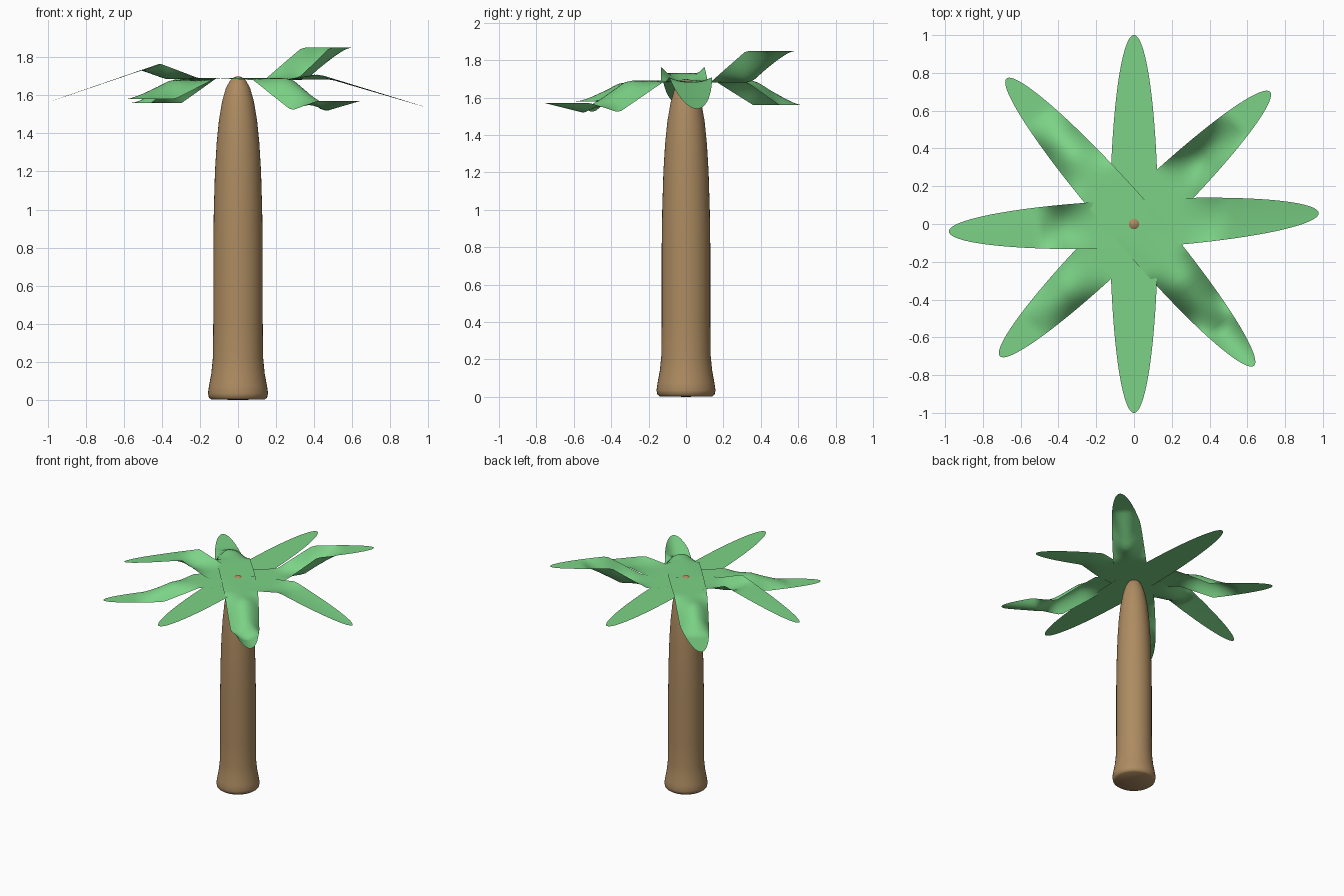
import bpy, bmesh, math

if "Cube" in bpy.data.objects:
    bpy.data.objects.remove(bpy.data.objects["Cube"])


def material(name, colour):
    m = bpy.data.materials.new(name)
    m.diffuse_color = colour
    m.use_nodes = True
    m.node_tree.nodes["Principled BSDF"].inputs["Base Color"].default_value = m.diffuse_color
    return m


def finish(name, bm, mat, angle):
    me = bpy.data.meshes.new(name)
    bm.to_mesh(me)
    bm.free()
    ob = bpy.data.objects.new(name, me)
    bpy.context.collection.objects.link(ob)
    me.materials.append(mat)
    bpy.context.view_layer.objects.active = ob
    ob.select_set(True)
    bpy.ops.object.shade_smooth_by_angle(angle=math.radians(angle))
    ob.select_set(False)


def interp(points, r):
    if r <= points[0][0]:
        return points[0][1]
    for (a, za), (b, zb) in zip(points, points[1:]):
        if r <= b:
            return za + (zb - za) * (r - a) / (b - a)
    return points[-1][1]


brown = material("bark", (0.42, 0.26, 0.12, 1))
green = material("leaf_green", (0.2, 0.65, 0.24, 1))

# Trunk: turned profile, flared foot and tapered rounded top
profile = [(0, 0), (0.14, 0.002), (0.153, 0.012), (0.158, 0.035), (0.152, 0.075),
           (0.14, 0.14), (0.132, 0.22), (0.13, 0.4), (0.13, 0.8), (0.127, 1.0),
           (0.121, 1.2), (0.112, 1.35), (0.1, 1.47), (0.083, 1.57), (0.063, 1.64),
           (0.04, 1.68), (0.02, 1.696), (0, 1.7)]
bm = bmesh.new()
vs = [bm.verts.new((x, 0, z)) for x, z in profile]
es = [bm.edges.new(p) for p in zip(vs, vs[1:])]
bmesh.ops.spin(bm, geom=vs + es, axis=(0, 0, 1), cent=(0, 0, 0),
               angle=math.tau, steps=40, use_duplicate=False)
bmesh.ops.remove_doubles(bm, verts=bm.verts, dist=1e-4)
bmesh.ops.recalc_face_normals(bm, faces=bm.faces)
finish("trunk", bm, brown, 60)


# Fronds: thin half-ellipses, each with a height profile for centre line and rim
def frond(name, tip_x, tip_y, centre, rim, width=0.127):
    length, ang = math.hypot(tip_x, tip_y), math.atan2(tip_y, tip_x)
    c, s = math.cos(ang), math.sin(ang)
    bm = bmesh.new()
    rows, cols = 40, 12
    grid = []
    for i in range(rows + 1):
        t = math.sin(math.pi / 2 * i / rows)
        r, h = length * t, width * math.sqrt(max(0, 1 - t * t))
        zc, ze = interp(centre, r), interp(rim, r)
        row = []
        for j in range(cols + 1):
            w = 2 * j / cols - 1
            o = w * h
            row.append(bm.verts.new((r * c - o * s, r * s + o * c, zc + (ze - zc) * w * w)))
        grid.append(row)
    for a, b in zip(grid, grid[1:]):
        for j in range(cols):
            bm.faces.new((a[j], b[j], b[j + 1], a[j + 1]))
    bmesh.ops.remove_doubles(bm, verts=bm.verts, dist=1e-4)
    finish(name, bm, green, 50)


def step(base, end):
    # rim bends nearer the trunk than the centre line
    return ([(0.0, base), (0.48, base), (0.76, end)],
            [(0.0, base), (0.31, base), (0.57, end)])


flat = [(0, 1.675), (1, 1.675)]
frond("frond_back", 0, 1, flat, flat)
frond("frond_front", 0, -1, flat, flat)
frond("frond_back_right", 0.72, 0.7, *step(1.68, 1.85))
frond("frond_front_left", -0.71, -0.7, *step(1.68, 1.58))
frond("frond_right", 0.978, 0.058,
      [(0, 1.683), (0.49, 1.683), (0.98, 1.54)],
      [(0, 1.683), (0.25, 1.683), (0.42, 1.71), (0.98, 1.54)])
frond("frond_left", -0.98, -0.04,
      [(0, 1.683), (0.38, 1.685), (0.51, 1.732), (0.98, 1.57)],
      [(0, 1.683), (0.2, 1.685), (0.41, 1.765), (0.98, 1.57)])
frond("frond_back_left", -0.675, 0.77, *step(1.69, 1.56))
frond("frond_front_right", 0.635, -0.75,
      [(0, 1.69), (0.4, 1.69), (0.72, 1.52), (0.98, 1.57)],
      [(0, 1.69), (0.27, 1.68), (0.56, 1.52), (0.74, 1.57), (0.98, 1.57)])
